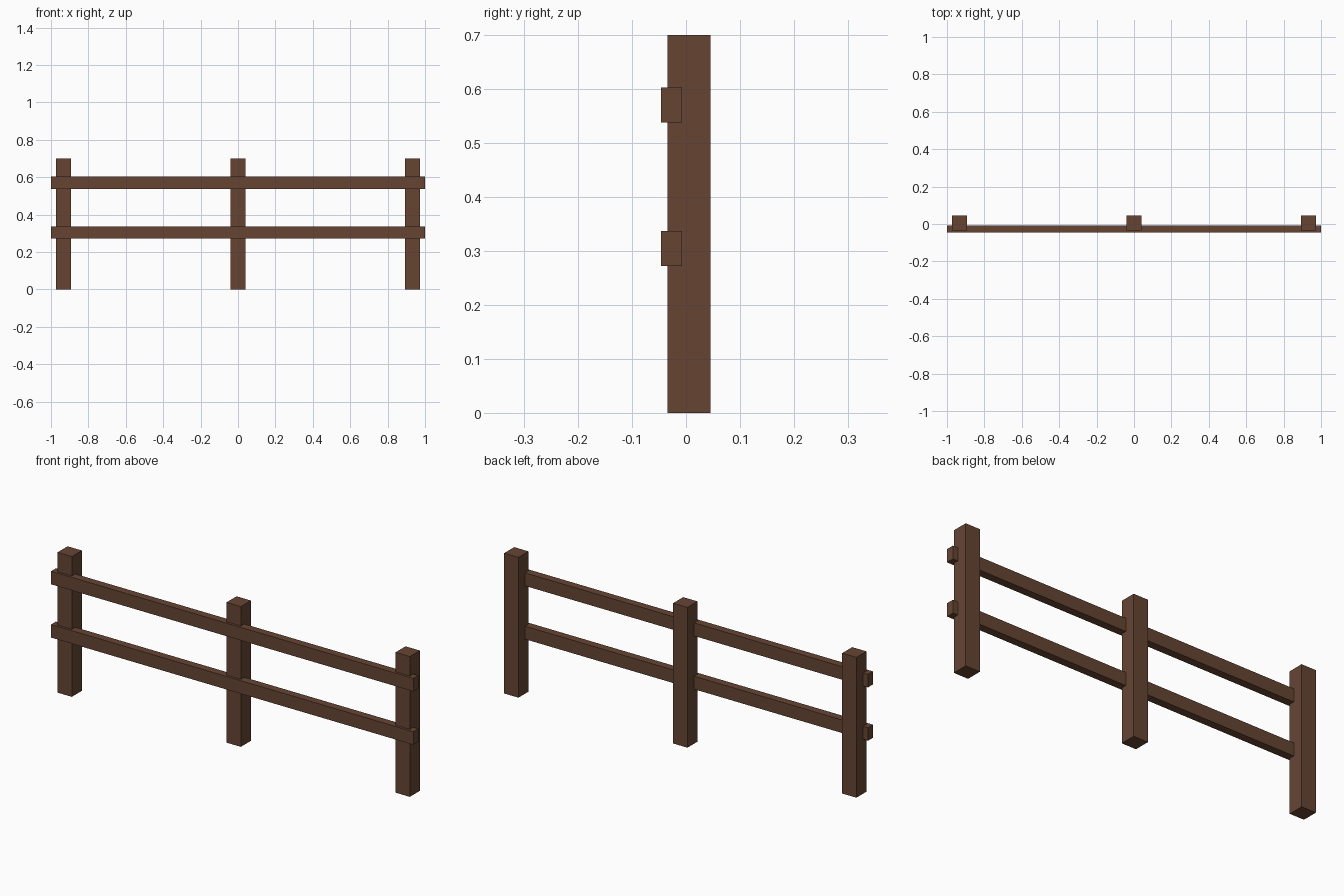
import bpy

if "Cube" in bpy.data.objects:
    bpy.data.objects.remove(bpy.data.objects["Cube"])

# Single flat wood colour
wood = bpy.data.materials.new("dark_brown_wood")
wood.diffuse_color = (0.133, 0.060, 0.034, 1.0)
wood.use_nodes = True
wood.node_tree.nodes["Principled BSDF"].inputs["Base Color"].default_value = wood.diffuse_color


def box(name, lo, hi):
    """Axis-aligned box between two corners."""
    bpy.ops.mesh.primitive_cube_add(
        size=1, location=[(a + b) / 2 for a, b in zip(lo, hi)])
    ob = bpy.context.object
    ob.name = name
    ob.scale = [b - a for a, b in zip(lo, hi)]
    bpy.ops.object.transform_apply(location=False, rotation=False, scale=True)
    ob.data.materials.append(wood)
    return ob


# Three square posts
HALF = 0.0395
for name, x in (("left_post", -0.933), ("middle_post", 0.0), ("right_post", 0.933)):
    box(name, (x - HALF, -0.034, 0.0), (x + HALF, 0.045, 0.70))

# Two rails notched into the front of the posts
for name, z0, z1 in (("lower_rail", 0.272, 0.337), ("upper_rail", 0.538, 0.603)):
    box(name, (-1.0, -0.046, z0), (1.0, -0.007, z1))
